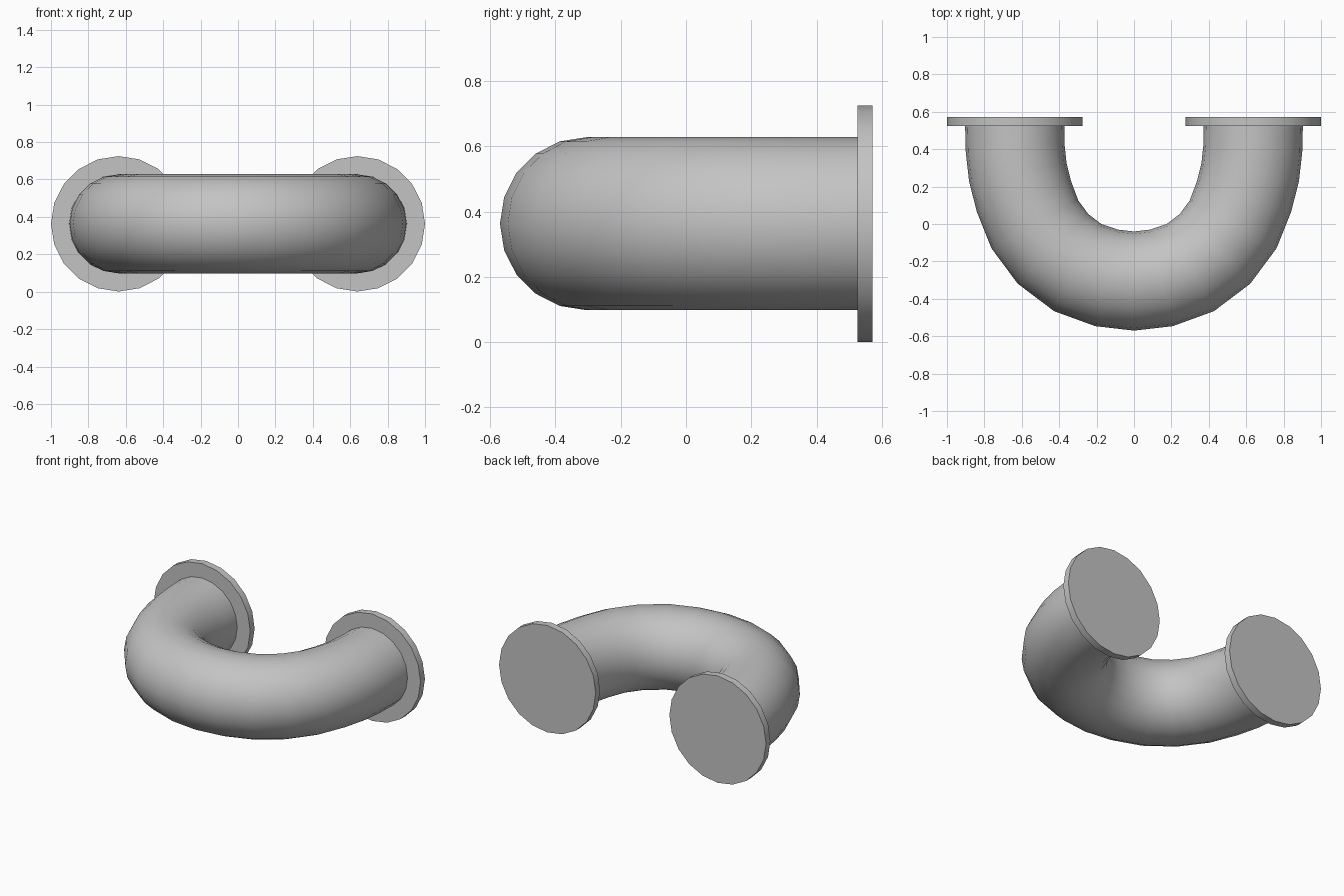
import bpy
import bmesh
from math import pi, cos, sin
from mathutils import Vector

cube = bpy.data.objects.get("Cube")
if cube:
    bpy.data.objects.remove(cube, do_unlink=True)

SIDES = 20
AXIS_Z = 0.363
PIPE_R = 0.265
FLANGE_R = 0.362
FLANGE_X = 0.638

steel = bpy.data.materials.new("grey_metal")
steel.use_nodes = True
colour = (0.55, 0.55, 0.55, 1)
steel.diffuse_color = colour
steel.node_tree.nodes["Principled BSDF"].inputs["Base Color"].default_value = colour


def sweep(name, stations, capped):
    """Loft a round section through (centre, tangent, radius) stations."""
    bm = bmesh.new()
    rings = []
    for centre, tangent, radius in stations:
        side = tangent.cross(Vector((0, 0, 1))).normalized()
        ring = []
        for i in range(SIDES):
            a = 2 * pi * i / SIDES
            offset = side * cos(a) + Vector((0, 0, sin(a)))
            ring.append(bm.verts.new(centre + offset * radius))
        rings.append(ring)
    for r0, r1 in zip(rings, rings[1:]):
        for i in range(SIDES):
            j = (i + 1) % SIDES
            bm.faces.new((r0[i], r0[j], r1[j], r1[i]))
    if capped:
        bm.faces.new(rings[0])
        bm.faces.new(rings[-1])
    bmesh.ops.recalc_face_normals(bm, faces=bm.faces)
    mesh = bpy.data.meshes.new(name)
    bm.to_mesh(mesh)
    bm.free()
    mesh.materials.append(steel)
    obj = bpy.data.objects.new(name, mesh)
    bpy.context.collection.objects.link(obj)
    bpy.ops.object.select_all(action="DESELECT")
    obj.select_set(True)
    bpy.context.view_layer.objects.active = obj
    bpy.ops.object.shade_smooth_by_angle(angle=pi / 5)
    return obj


# U-shaped pipe: half of the centreline, mirrored
half = [(0, -0.305), (0.147, -0.288), (0.301, -0.233), (0.433, -0.133),
        (0.53, -0.002), (0.588, 0.146), (0.621, 0.275), (0.635, 0.4), (0.638, 0.53)]
path = [Vector((-x, y, AXIS_Z)) for x, y in reversed(half[1:])]
path += [Vector((x, y, AXIS_Z)) for x, y in half]
stations = []
for i, p in enumerate(path):
    if i in (0, len(path) - 1):
        tangent = Vector((0, -1 if i == 0 else 1, 0))
    else:
        tangent = (path[i + 1] - p).normalized() + (p - path[i - 1]).normalized()
    stations.append((p, tangent, PIPE_R))
sweep("bent_pipe", stations, False)

# End flanges
for name, sign in (("left_flange", 1), ("right_flange", -1)):
    ends = [(Vector((sign * FLANGE_X, y, AXIS_Z)), Vector((0, 1, 0)), FLANGE_R)
            for y in (0.525, 0.572)]
    sweep(name, ends, True)
